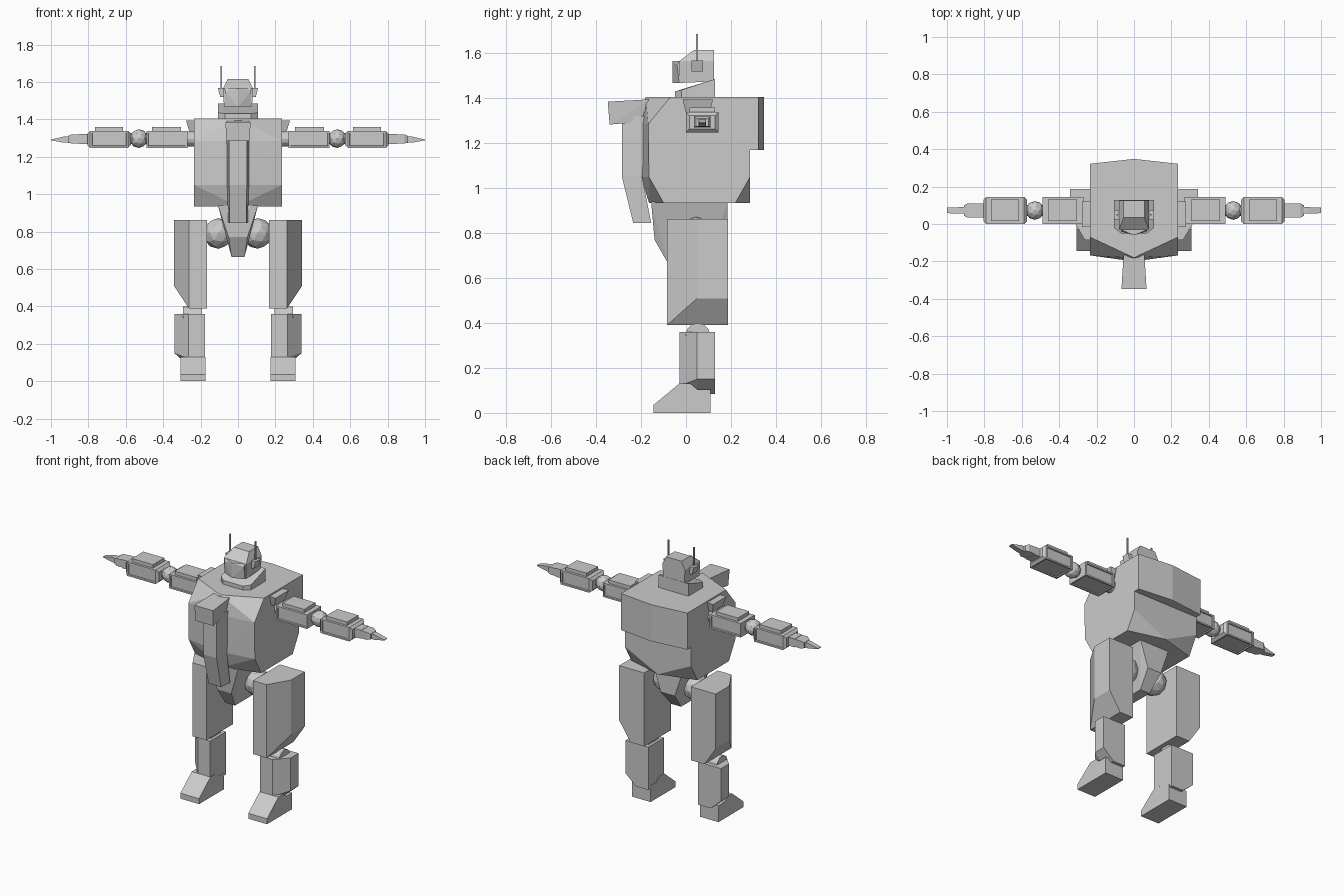
import bpy, bmesh, math
from mathutils import Vector

if "Cube" in bpy.data.objects:
    bpy.data.objects.remove(bpy.data.objects["Cube"])

grey = bpy.data.materials.new("light_grey")
grey.diffuse_color = (0.6, 0.6, 0.6, 1)
grey.use_nodes = True
grey.node_tree.nodes["Principled BSDF"].inputs["Base Color"].default_value = grey.diffuse_color


def finish(name, bm):
    bmesh.ops.recalc_face_normals(bm, faces=bm.faces)
    mesh = bpy.data.meshes.new(name)
    bm.to_mesh(mesh)
    bm.free()
    mesh.materials.append(grey)
    obj = bpy.data.objects.new(name, mesh)
    bpy.context.collection.objects.link(obj)
    return obj


def hull(name, points, panel_area=None):
    """Convex faceted solid; large front, back and underside faces can be recessed."""
    bm = bmesh.new()
    for p in points:
        bm.verts.new(p)
    res = bmesh.ops.convex_hull(bm, input=bm.verts)
    bmesh.ops.delete(bm, geom=[v for v in res["geom_interior"]
                               if isinstance(v, bmesh.types.BMVert)], context='VERTS')
    bmesh.ops.dissolve_limit(bm, angle_limit=0.01, verts=bm.verts, edges=bm.edges)
    bmesh.ops.recalc_face_normals(bm, faces=bm.faces)
    if panel_area:
        faces = [f for f in bm.faces if f.calc_area() > panel_area
                 and (abs(f.normal.y) > 0.9 or f.normal.z < -0.9)]
        bmesh.ops.inset_individual(bm, faces=faces, thickness=0.014)
        bmesh.ops.inset_individual(bm, faces=faces, thickness=0.003, depth=-0.006)
    return finish(name, bm)


def corners(x, y, z):
    return [(a, b, c) for a in x for b in y for c in z]


def box(name, x, y, z):
    return hull(name, corners(x, y, z))


def sym(points):
    return [(s * x, y, z) for x, y, z in points for s in (1, -1)]


def loft(name, rings):
    bm = bmesh.new()
    loops = [[bm.verts.new(p) for p in r] for r in rings]
    n = len(rings[0])
    bm.faces.new(loops[0])
    bm.faces.new(loops[-1])
    for a, b in zip(loops, loops[1:]):
        for i in range(n):
            bm.faces.new((a[i], a[(i + 1) % n], b[(i + 1) % n], b[i]))
    return finish(name, bm)


def ball(name, centre, radius, level=2):
    bm = bmesh.new()
    bmesh.ops.create_icosphere(bm, subdivisions=level, radius=radius)
    bmesh.ops.translate(bm, verts=bm.verts, vec=Vector(centre))
    return finish(name, bm)


def rod(name, x, y, z, r, n=12):
    """Cylinder lying along x."""
    return loft(name, [[(a, y + r * math.cos(2 * math.pi * i / n),
                         z + r * math.sin(2 * math.pi * i / n)) for i in range(n)] for a in x])


# torso with pointed front and clipped lower corners
hull("torso", sym([
    (.235, -.07, 1.405), (0, -.18, 1.405), (.235, .285, 1.405),
    (.235, -.168, 1.285), (0, -.2, 1.285), (.235, -.165, 1.05), (0, -.2, 1.05),
    (.235, -.10, .935), (0, -.165, .935), (.235, .22, .935),
    (0, .285, .935), (.235, .285, 1.05)]))
hull("back_slab", sym([(x, y, z) for z in (1.17, 1.405)
                       for x, y in ((.235, .285), (.235, .322), (0, .348))]))

# front column and its jutting cap
loft("chest_column", [[(-wb, b, z), (-wf, f, z), (wf, f, z), (wb, b, z)]
                      for z, f, b, wf, wb in ((1.32, -.285, -.18, .047, .062),
                                              (1.05, -.285, -.195, .047, .058),
                                              (.845, -.235, -.155, .045, .052))])
hull("column_cap", sym([(.067, -.348, 1.385), (.056, -.165, 1.395),
                        (.062, -.34, 1.283), (.05, -.2, 1.295)]))

# pelvis
hull("pelvis", sym([(.107, -.155, .94), (.107, .185, .94), (.05, -.14, .77),
                    (.05, .185, .77), (.035, -.08, .665), (.035, .10, .665)]))

# neck collar and head
hull("neck_collar", sym([
    (.107, .128, 1.40), (.107, .128, 1.485), (.107, -.02, 1.40), (.107, -.02, 1.437),
    (.07, -.05, 1.40), (.07, -.05, 1.43)]))
hull("head", sym([
    (.075, -.03, 1.468), (.075, .125, 1.475), (.08, -.03, 1.565), (.08, .125, 1.565),
    (.055, .035, 1.615), (.055, .125, 1.615)]))
hull("face", sym([(.07, -.03, 1.468), (0, -.06, 1.468), (.07, -.04, 1.55),
                  (0, -.06, 1.565), (.07, -.03, 1.565)]))

for s, side in ((1, "left"), (-1, "right")):
    def m(points):
        return [(s * x, y, z) for x, y, z in points]

    def sx(*xs):
        return [s * x for x in xs]

    # ears and antennae
    hull("ear_" + side, m([(.07, .025, 1.52), (.07, .075, 1.52), (.095, .025, 1.52),
                           (.095, .075, 1.52), (.07, .025, 1.567), (.07, .075, 1.567),
                           (.108, .025, 1.567), (.108, .075, 1.567)]))
    box("antenna_" + side, sx(.086, .094), (.045, .054), (1.55, 1.685))

    # shoulder fin
    hull("shoulder_fin_" + side, m([
        (.22, -.015, 1.395), (.22, .12, 1.395), (.278, -.015, 1.395), (.278, .12, 1.395),
        (.22, 0, 1.335), (.22, .105, 1.335), (.26, 0, 1.335), (.26, .105, 1.335)]))

    # upper arm
    rod("shoulder_joint_" + side, sx(.2, .3), .0725, 1.295, .04)
    hull("upper_arm_" + side, corners(sx(.27, .49), (0, .145), (1.248, 1.338)), .012)
    box("upper_arm_panel_" + side, sx(.305, .46), (.015, .13), (1.33, 1.36))
    ball("elbow_" + side, (s * .53, .0725, 1.297), .05)
    rod("elbow_pin_" + side, sx(.48, .6), .0725, 1.297, .03)

    # forearm with chamfered ends
    hull("forearm_" + side, corners(sx(.572, .805), (.015, .13), (1.263, 1.323))
         + corners(sx(.587, .79), (0, .145), (1.248, 1.338)), .012)
    box("forearm_panel_" + side, sx(.615, .765), (.015, .13), (1.33, 1.36))

    # hand and tapered fingers
    box("wrist_" + side, sx(.79, .85), (.035, .11), (1.268, 1.322))
    hull("hand_" + side, corners(sx(.81, .89), (.035, .11), (1.272, 1.32))
         + corners(sx(.91, .91), (.045, .10), (1.275, 1.31)))
    hull("fingers_" + side, corners(sx(.88, .93), (.055, .09), (1.275, 1.308))
         + corners(sx(1, 1), (.058, .087), (1.288, 1.292)))

    # hip ball and thigh
    ball("hip_" + side, (s * .105, .045, .79), .082)
    plan = [(.166, -.085), (.263, -.085), (.343, .05), (.343, .188), (.166, .188)]
    hull("thigh_" + side, m([(x, y, z) for z in (.51, .862) for x, y in plan]
                            + [(x, y, .39) for x in (.166, .263) for y in (-.085, .188)]))
    rod("knee_" + side, sx(.195, .293), .053, .345, .055)

    # shin
    plan = [(.177, -.03), (.265, -.03), (.34, .05), (.34, .13), (.177, .13)]
    hull("shin_" + side, m([(x, y, .36) for x, y in plan] + [(x, y, .15) for x, y in plan]
                           + [(x, y, .085) for x in (.177, .265) for y in (.05, .13)]
                           + [(.177, -.03, .12), (.265, -.03, .12)]))

    # foot with sloped toe and heel notch
    side_profile = [(-.145, 0), (-.145, .035), (-.03, .13), (.02, .13),
                    (.05, .105), (.11, .105), (.11, 0)]
    loft("foot_" + side, [[(x, y, z) for y, z in side_profile] for x in sx(.175, .308)])
